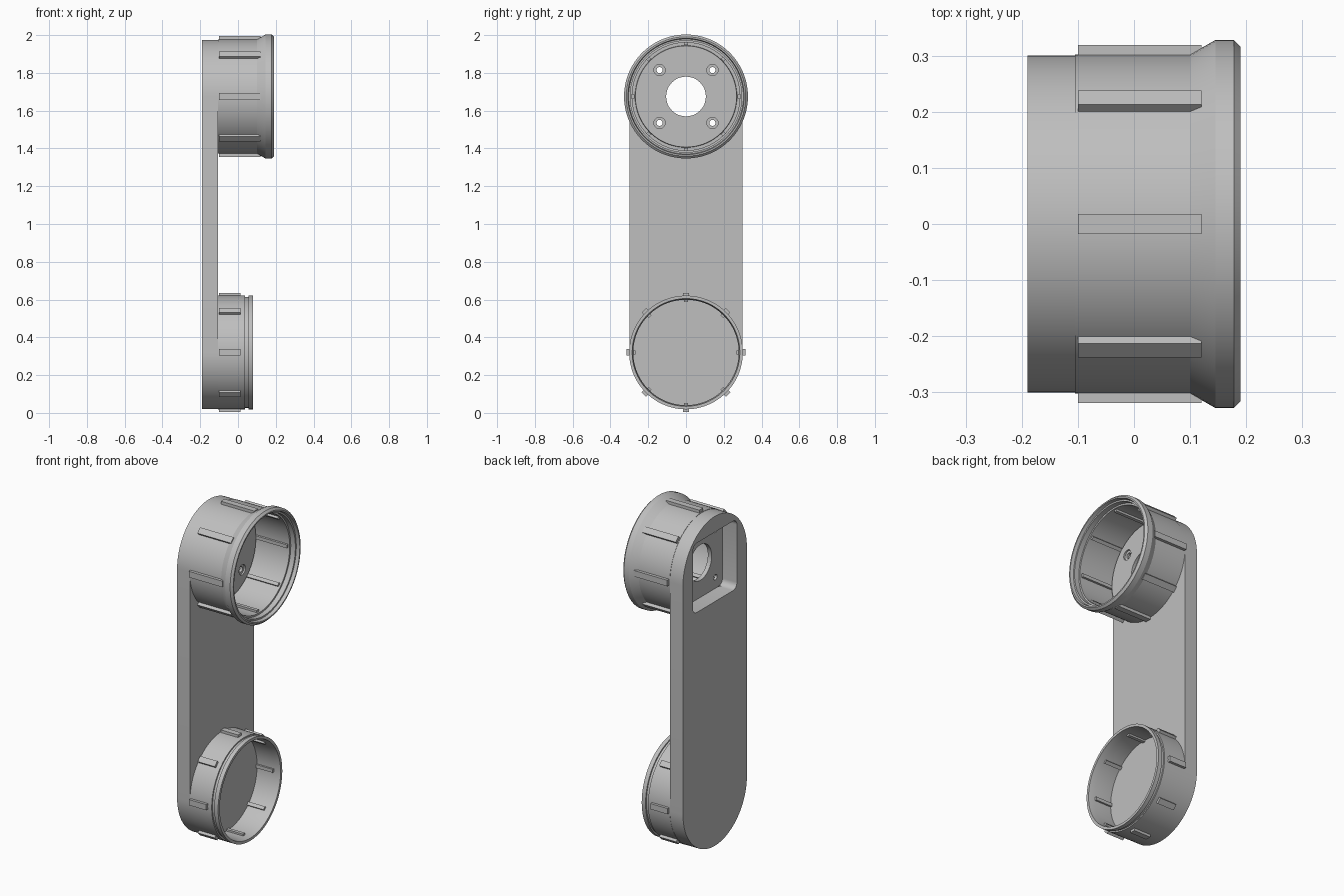
import bpy, bmesh
from math import sin, cos, pi, radians
from mathutils import Matrix, Vector

if "Cube" in bpy.data.objects:
    bpy.data.objects.remove(bpy.data.objects["Cube"])

GREY = (0.52, 0.52, 0.52, 1)
grey = bpy.data.materials.new("plain grey")
grey.use_nodes = True
grey.diffuse_color = GREY
grey.node_tree.nodes["Principled BSDF"].inputs["Base Color"].default_value = GREY

TOP, BOTTOM, ARM_R = 1.675, 0.32, 0.30
ARM_BACK, ARM_FRONT = -0.19, -0.105
SEGMENTS = 96


def make(name, bm):
    bmesh.ops.recalc_face_normals(bm, faces=bm.faces)
    mesh = bpy.data.meshes.new(name)
    bm.to_mesh(mesh)
    bm.free()
    mesh.materials.append(grey)
    ob = bpy.data.objects.new(name, mesh)
    bpy.context.collection.objects.link(ob)
    return ob


def activate(ob):
    bpy.ops.object.select_all(action='DESELECT')
    ob.select_set(True)
    bpy.context.view_layer.objects.active = ob


def prism(name, outline, x0, x1):
    """Extrude a (y, z) outline along x."""
    bm = bmesh.new()
    face = bm.faces.new([bm.verts.new((x0, y, z)) for y, z in outline])
    new = bmesh.ops.extrude_face_region(bm, geom=[face])["geom"]
    verts = [v for v in new if isinstance(v, bmesh.types.BMVert)]
    bmesh.ops.translate(bm, verts=verts, vec=(x1 - x0, 0, 0))
    return make(name, bm)


def arc(y, z, r, start, end, steps):
    angles = [radians(start + (end - start) * i / steps) for i in range(steps + 1)]
    return [(y + r * cos(a), z + r * sin(a)) for a in angles]


def disc(name, y, z, r, x0, x1, steps=32):
    return prism(name, arc(y, z, r, 0, 360, steps)[:-1], x0, x1)


def lathe(name, profile, z):
    """Spin a closed (x, radius) profile round the x axis at height z."""
    bm = bmesh.new()
    verts = [bm.verts.new((x, 0, z + r)) for x, r in profile]
    edges = [bm.edges.new((v, verts[(i + 1) % len(verts)])) for i, v in enumerate(verts)]
    bmesh.ops.spin(bm, geom=verts + edges, cent=(0, 0, z), axis=(1, 0, 0),
                   angle=2 * pi, steps=SEGMENTS, use_merge=True)
    bmesh.ops.remove_doubles(bm, verts=bm.verts, dist=1e-5)
    bmesh.ops.dissolve_degenerate(bm, edges=bm.edges, dist=1e-5)
    return make(name, bm)


def cut(ob, cutter):
    cutter.hide_render = True
    activate(ob)
    mod = ob.modifiers.new("cut", 'BOOLEAN')
    mod.operation, mod.object = 'DIFFERENCE', cutter
    bpy.ops.object.modifier_apply(modifier=mod.name)


def ribs(name, z, x0, x1, r0, r1, width, slant=0):
    """Eight bars round a cup; slant lengthens their inner end."""
    bm = bmesh.new()
    for i in range(8):
        turn = Matrix.Translation((0, 0, z)) @ Matrix.Rotation(i * pi / 4, 4, 'X')
        box = bmesh.ops.create_cube(bm, size=1)["verts"]
        for v in box:
            outer = v.co.z > 0
            x = x0 if v.co.x < 0 else x1 + (slant if outer else 0)
            v.co = turn @ Vector((x, v.co.y * width, r1 if outer else r0))
    return make(name, bm)


# Long flat arm with round ends
arm = prism("arm", arc(0, TOP, ARM_R, 0, 180, 48) + arc(0, BOTTOM, ARM_R, 180, 360, 48),
            ARM_BACK, ARM_FRONT)

# Flared upper cup with a stepped mouth and an open middle
upper_cup = lathe("upper_cup", [
    (ARM_FRONT, 0.105), (ARM_FRONT, 0.302), (0.10, 0.302), (0.145, 0.328),
    (0.178, 0.328), (0.19, 0.316), (0.19, 0.308), (0.17, 0.304), (0.17, 0.295),
    (0.14, 0.295), (0.14, 0.285), (-0.085, 0.285), (-0.085, 0.27), (-0.07, 0.268),
    (-0.07, 0.105)], TOP)

# Lower cup with a groove below its rim and a closed floor
lower_cup = lathe("lower_cup", [
    (ARM_FRONT, 0), (ARM_FRONT, 0.301), (0.038, 0.301), (0.038, 0.293),
    (0.055, 0.293), (0.055, 0.301), (0.08, 0.301), (0.08, 0.285), (0.04, 0.279),
    (-0.07, 0.279), (-0.07, 0)], BOTTOM)

# Grip ribs outside and thin ribs inside each cup
upper_grips = ribs("upper_grip_ribs", TOP, -0.10, 0.12, 0.295, 0.319, 0.036)
lower_grips = ribs("lower_grip_ribs", BOTTOM, -0.10, 0.012, 0.29, 0.316, 0.034)
upper_inner = ribs("upper_inner_ribs", TOP, -0.09, 0.13, 0.29, 0.272, 0.02)
lower_inner = ribs("lower_inner_ribs", BOTTOM, -0.075, 0.04, 0.285, 0.268, 0.02)

# Rounded square pocket in the back of the arm
half, corner = 0.206, 0.035
inset = half - corner
outline = []
for k, (sy, sz) in enumerate([(1, 1), (-1, 1), (-1, -1), (1, -1)]):
    outline += arc(sy * inset, TOP + sz * inset, corner, 90 * k, 90 * k + 90, 6)
cutters = [prism("pocket_cutter", outline, -0.25, -0.095)]
cut(arm, cutters[0])
cut(upper_cup, cutters[0])

# Four countersunk screw holes in the upper floor
for sy in (-1, 1):
    for sz in (-1, 1):
        y, z = sy * 0.14, TOP + sz * 0.14
        for r, x0 in ((0.03, -0.08), (0.016, -0.15)):
            cutters.append(disc("screw_hole_cutter", y, z, r, x0, 0))
            cut(upper_cup, cutters[-1])

for cutter in cutters:
    bpy.data.objects.remove(cutter)

for ob in (arm, upper_cup, lower_cup):
    activate(ob)
    bpy.ops.object.shade_smooth_by_angle(angle=radians(20))
